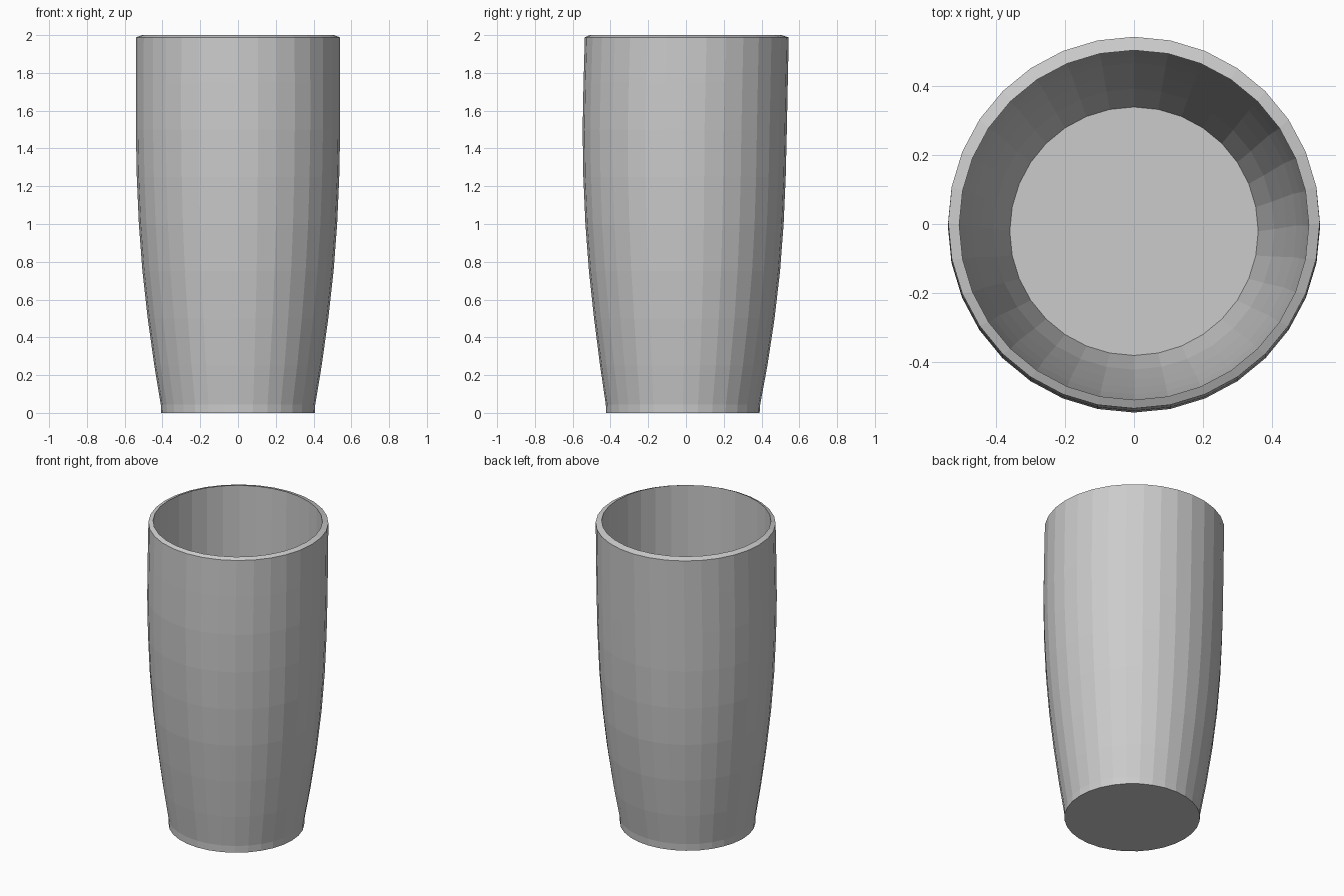
import bpy, bmesh
from math import sin, cos, tau

if "Cube" in bpy.data.objects:
    bpy.data.objects.remove(bpy.data.objects["Cube"])

SIDES = 32

# Tumbler profile: (radius, height, y offset of the ring centre)
OUTER = [
    (0.407, 0.00, -0.017), (0.409, 0.045, -0.016), (0.443, 0.25, -0.012),
    (0.478, 0.50, -0.009), (0.506, 0.75, -0.008), (0.525, 1.00, -0.008),
    (0.536, 1.25, -0.008), (0.541, 1.50, -0.007), (0.541, 1.75, -0.002),
    (0.540, 1.988, 0.004),
]
INNER = [
    (0.508, 2.00, -0.003), (0.507, 1.50, -0.004), (0.502, 1.25, -0.004),
    (0.491, 1.00, -0.004), (0.472, 0.75, -0.004), (0.443, 0.50, -0.009),
    (0.408, 0.25, -0.015), (0.361, 0.06, -0.021),
]


def add_ring(bm, radius, z, y):
    return [bm.verts.new((radius * cos(tau * i / SIDES),
                          y + radius * sin(tau * i / SIDES), z))
            for i in range(SIDES)]


# One closed shell: outside wall, sloped rim, inside wall
bm = bmesh.new()
rings = [add_ring(bm, *p) for p in OUTER + INNER]
for a, b in zip(rings, rings[1:]):
    for i in range(SIDES):
        j = (i + 1) % SIDES
        bm.faces.new((a[i], a[j], b[j], b[i]))

# Underside and inside floor
bm.faces.new(rings[0][::-1])
bm.faces.new(rings[-1])
bmesh.ops.recalc_face_normals(bm, faces=bm.faces[:])

mesh = bpy.data.meshes.new("tumbler")
bm.to_mesh(mesh)
bm.free()
bpy.context.collection.objects.link(bpy.data.objects.new("tumbler", mesh))
